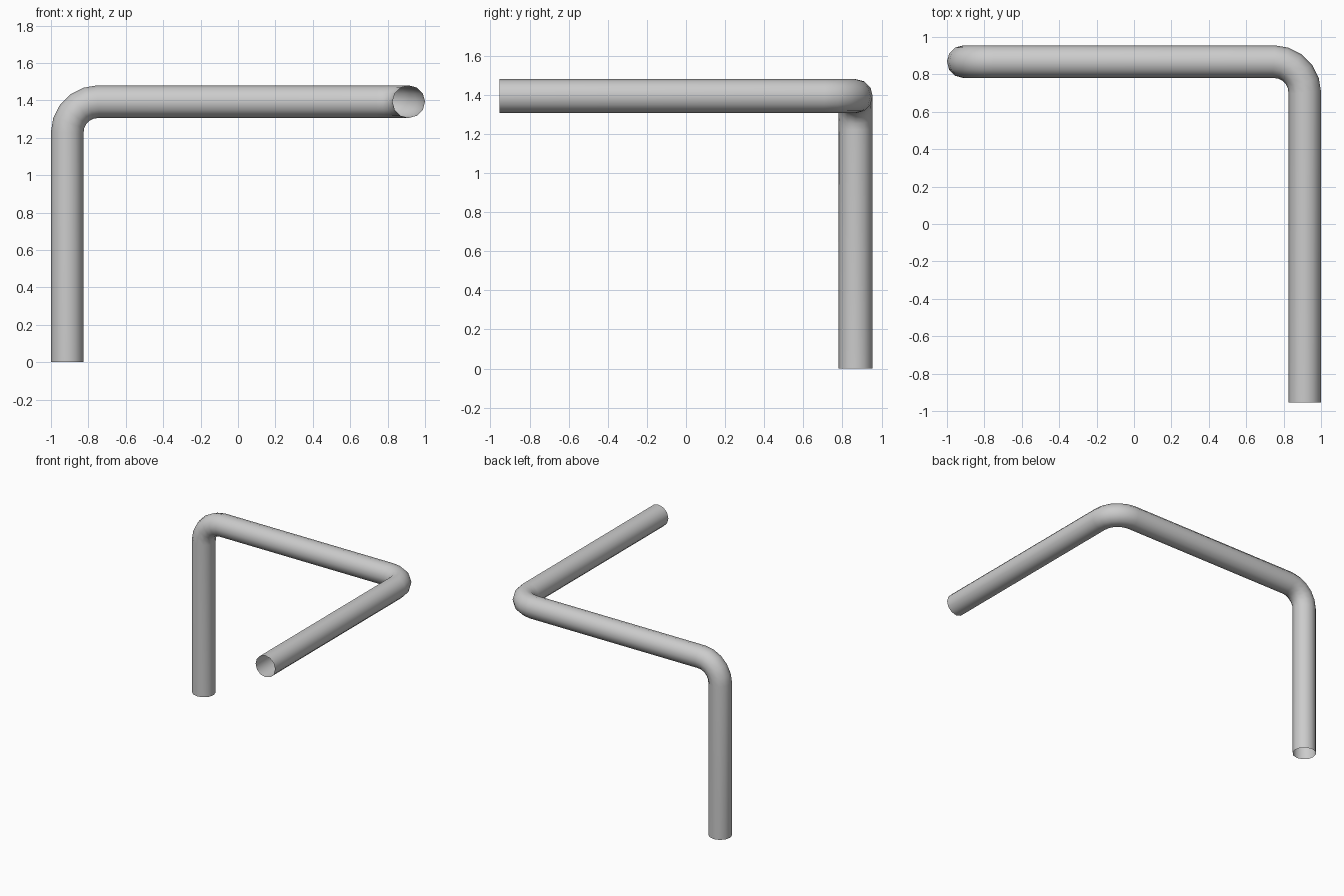
import bpy, math
from mathutils import Vector

if "Cube" in bpy.data.objects:
    bpy.data.objects.remove(bpy.data.objects["Cube"])

R = 0.087      # pipe radius
BEND = 0.165   # centre-line bend radius
STEPS = 5      # segments per elbow

# Corner points of the centre line: leg foot, two elbows, front end
corners = [Vector(p) for p in ((-0.913, 0.868, 0), (-0.913, 0.868, 1.393),
                               (0.913, 0.868, 1.393), (0.913, -0.955, 1.393))]


def rounded_path(pts):
    path = [pts[0]]
    for a, b, c in zip(pts, pts[1:], pts[2:]):
        u, v = (a - b).normalized(), (c - b).normalized()
        centre = b + (u + v) * BEND
        for i in range(STEPS + 1):
            t = math.pi / 2 * i / STEPS
            path.append(centre - v * BEND * math.cos(t) - u * BEND * math.sin(t))
    return path + [pts[-1]]


# Open-ended bent pipe swept along the path
path = rounded_path(corners)
curve = bpy.data.curves.new("bent_pipe", 'CURVE')
curve.dimensions = '3D'
curve.bevel_depth = R
curve.bevel_resolution = 4
curve.use_fill_caps = False
spline = curve.splines.new('POLY')
spline.points.add(len(path) - 1)
for point, co in zip(spline.points, path):
    point.co = (*co, 1)
spline.use_smooth = True

pipe = bpy.data.objects.new("bent_pipe", curve)
bpy.context.collection.objects.link(pipe)
bpy.context.view_layer.objects.active = pipe
pipe.select_set(True)
bpy.ops.object.convert(target='MESH')
bpy.ops.object.shade_smooth()
